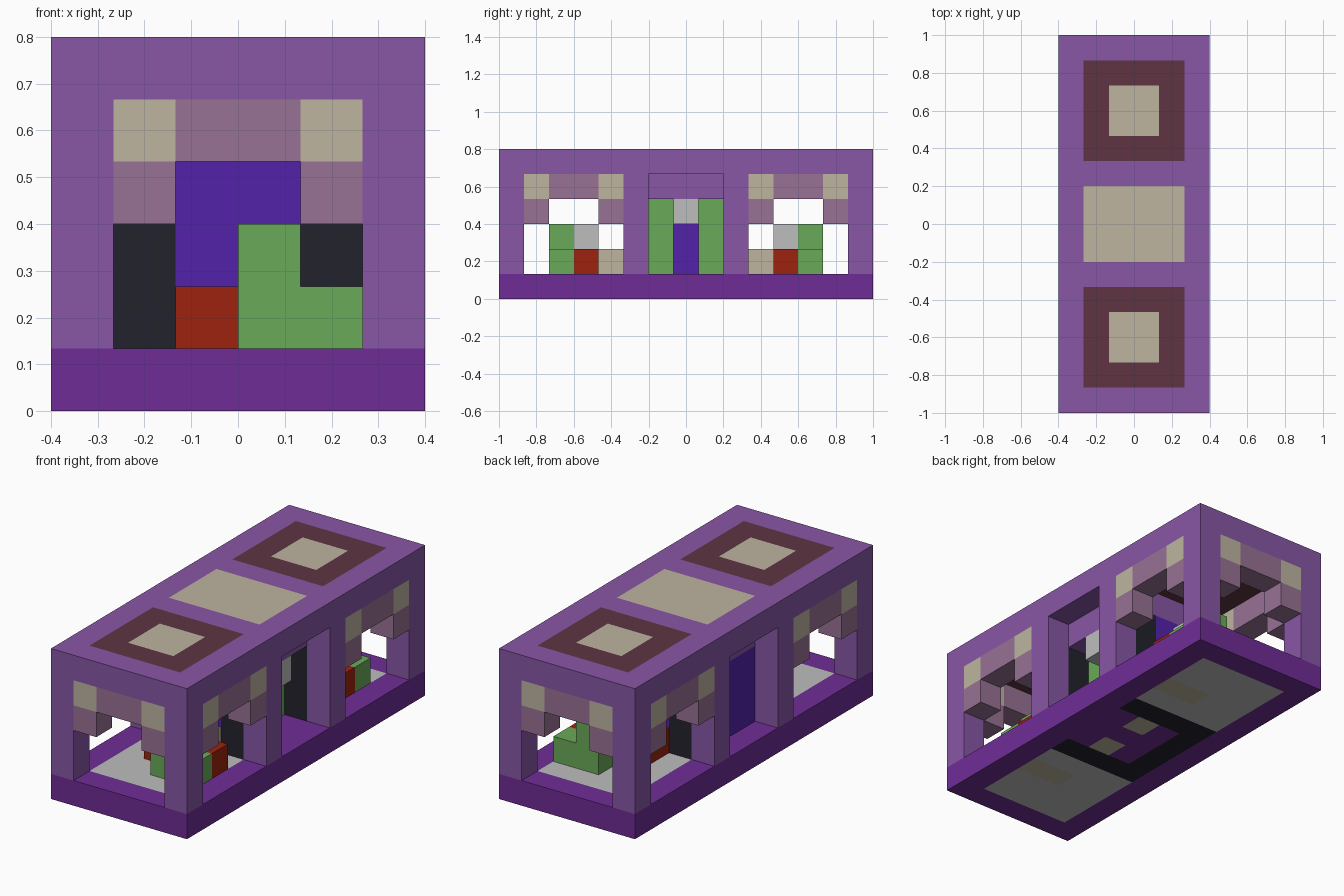
import bpy, bmesh
from mathutils import Matrix, Vector

cube = bpy.data.objects.get("Cube")
if cube:
    bpy.data.objects.remove(cube)

U = 2 / 15  # size of one building cell


def srgb(c):
    c /= 255
    return c / 12.92 if c <= 0.04045 else ((c + 0.055) / 1.055) ** 2.4


def material(name, *rgb):
    m = bpy.data.materials.new(name)
    m.use_nodes = True
    col = (*[srgb(c) for c in rgb], 1)
    m.diffuse_color = col
    m.node_tree.nodes["Principled BSDF"].inputs["Base Color"].default_value = col
    return m


purple = material("wall_purple", 136, 86, 165)
deep = material("floor_purple", 110, 44, 150)
beige = material("beige", 189, 181, 160)
mauve = material("mauve", 152, 114, 149)
blue = material("door_blue", 84, 34, 170)
black = material("black", 34, 34, 44)
green = material("chair_green", 106, 170, 88)
red = material("counter_red", 157, 34, 14)
maroon = material("maroon", 94, 52, 65)
grey = material("pale_grey", 190, 190, 190)


def add(name, bm, mats):
    mesh = bpy.data.meshes.new(name)
    bm.to_mesh(mesh)
    bm.free()
    for m in mats:
        mesh.materials.append(m)
    obj = bpy.data.objects.new(name, mesh)
    bpy.context.collection.objects.link(obj)
    return obj


def block(name, mat, xs, ys, zs):
    """Box spanning the given cell ranges on each axis."""
    spans = [sorted(s) for s in (xs, ys, zs)]
    mid = Vector([(a + b) / 2 * U for a, b in spans])
    size = [(b - a) * U for a, b in spans]
    bm = bmesh.new()
    bmesh.ops.create_cube(bm, size=1, matrix=Matrix.Translation(mid) @ Matrix.Diagonal((*size, 1)))
    return add(name, bm, [mat])


def slab(name, top, rule, mats):
    """One-cell-thick slab over the whole plan, coloured per cell by a rule."""
    bm = bmesh.new()
    place = Matrix.Translation((0, 0, top * U)) @ Matrix.Diagonal((6 * U, 15 * U, 1, 1))
    bmesh.ops.create_grid(bm, x_segments=6, y_segments=15, size=0.5, matrix=place)
    for f in bm.faces:
        c = f.calc_center_median() / U
        f.material_index = mats.index(rule(c.x, abs(c.y)))
    obj = add(name, bm, mats)
    mod = obj.modifiers.new("thickness", "SOLIDIFY")
    mod.thickness, mod.offset = U, -1


def floor_rule(x, y):
    if abs(x) > 2 or y > 6.5:
        return deep
    if y > 2.5:
        return beige if x > 0 and 3.5 < y < 4.5 else grey
    if y > 1.5 or x < -1:
        return black
    return beige if 0 < x < 1 and y > 0.5 else deep


def roof_rule(x, y):
    if abs(x) > 2 or y > 6.5 or 1.5 < y < 2.5:
        return purple
    if y < 1.5:
        return beige
    return beige if abs(x) < 1 and 3.5 < y < 5.5 else maroon


slab("floor", 1, floor_rule, [deep, grey, black, beige])
slab("roof", 6, roof_rule, [purple, maroon, beige])


def curtain(name, place, lo):
    """Valance and drapes filling the top of a four-cell window."""
    place(name + "_valance", mauve, (lo + 1, lo + 3), (4, 5))
    for a in (lo, lo + 3):
        place(name + "_corner", beige, (a, a + 1), (4, 5))
        place(name + "_drape", mauve, (a, a + 1), (3, 4))


for s, end in ((-1, "front"), (1, "back")):
    def y(a, b):
        return (a * s, b * s)

    # Outer walls and window curtains
    curtain(end + "_curtain",
            lambda n, m, r, z: block(n, m, r, y(6.5, 7.5), z), -2)
    for t, side in ((-1, "right"), (1, "left")):
        xs = (2 * t, 3 * t)
        block(f"{end}_{side}_post", purple, xs, y(6.5, 7.5), (1, 5))
        block(f"{end}_{side}_pier", purple, xs, y(1.5, 2.5), (1, 5))
        curtain(f"{end}_{side}_curtain",
                lambda n, m, r, z: block(n, m, xs, y(*r), z), 2.5)
        # Partition between room and hall
        block(f"{end}_{side}_partition", black, (t, 2 * t), y(1.5, 2.5), (1, 4))
    block(end + "_inner_door", blue, (-1, 1), y(1.5, 2.5), (1, 4))

    # Room furniture
    block(end + "_chair_base", green, (0, 2), y(4.5, 5.5), (1, 2))
    block(end + "_chair_back", green, (0, 1), y(4.5, 5.5), (2, 3))
    block(end + "_counter", red, (-1, 2), y(3.5, 4.5), (1, 2))
    block(end + "_counter_return", red, (-1, 0), y(2.5, 3.5), (1, 2))
    block(end + "_counter_screen", grey, (0, 1), y(3.5, 4.5), (2, 3))
    block(end + "_stool", beige, (0, 1), y(2.5, 3.5), (1, 2))

    # Tall green pillar in the hall
    block(end + "_hall_pillar", green, (0, 1), y(0.5, 1.5), (1, 4))

# Central hall
block("hall_ceiling", purple, (-2, 2), (-2.5, 2.5), (4, 5))
block("hall_side_door", blue, (-2, -1), (-1.5, 1.5), (1, 4))
block("hall_sign", grey, (1, 2), (-0.5, 0.5), (3, 4))
